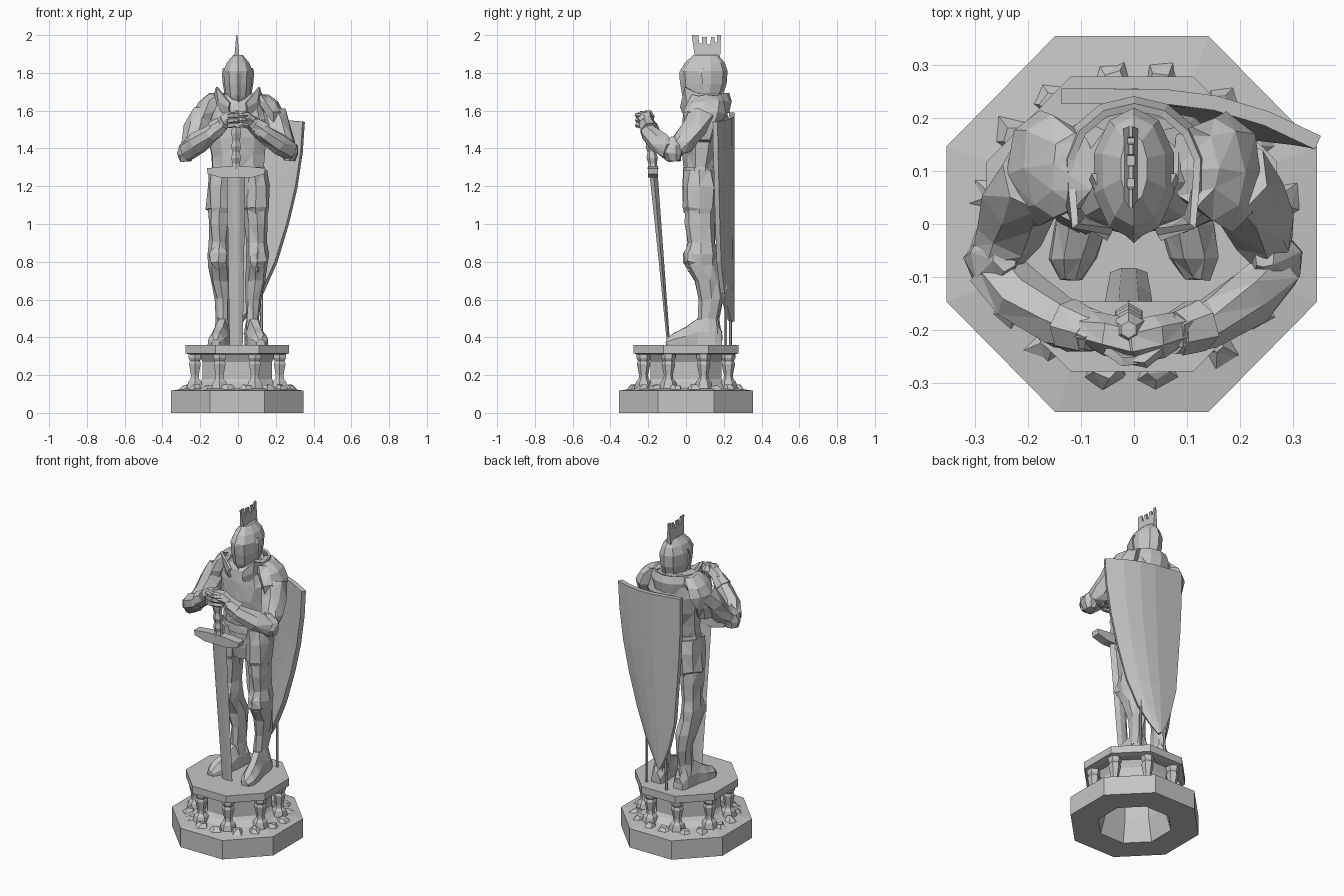
import bpy, bmesh, math, random
from mathutils import Vector

random.seed(4)
stone = bpy.data.materials.new("grey stone")
stone.diffuse_color = (0.56, 0.56, 0.56, 1)


def finish(name, bm, jitter=0.0):
    """Turn a bmesh into a flat shaded object, optionally with chiselled facets."""
    if jitter:
        for v in bm.verts:
            v.co += Vector([random.uniform(-jitter, jitter) for _ in range(3)])
        bmesh.ops.triangulate(bm, faces=bm.faces)
    bmesh.ops.recalc_face_normals(bm, faces=bm.faces)
    me = bpy.data.meshes.new(name)
    bm.to_mesh(me)
    bm.free()
    me.materials.append(stone)
    ob = bpy.data.objects.new(name, me)
    bpy.context.collection.objects.link(ob)
    return ob


def skin(name, rings, jitter=0.0):
    """Bridge equal rings of points and cap both ends."""
    bm = bmesh.new()
    vs = [[bm.verts.new(p) for p in r] for r in rings]
    n = len(vs[0])
    for a, b in zip(vs, vs[1:]):
        for i in range(n):
            j = (i + 1) % n
            bm.faces.new((a[i], a[j], b[j], b[i]))
    bm.faces.new(vs[0])
    bm.faces.new(vs[-1])
    return finish(name, bm, jitter)


def loft(name, rings, n=8, jitter=0.0):
    """Stack of horizontal ellipses (cx, cy, z, rx, ry), one corner facing front."""
    return skin(name, [[(cx + rx * math.sin(math.tau * i / n), cy - ry * math.cos(math.tau * i / n), z)
                        for i in range(n)] for cx, cy, z, rx, ry in rings], jitter)


def tube(name, path, n=6, jitter=0.0):
    """Limb along points (x, y, z, radius)."""
    pts = [Vector(p[:3]) for p in path]
    rings = []
    for k, p in enumerate(pts):
        d = pts[min(k + 1, len(pts) - 1)] - pts[max(k - 1, 0)]
        q = d.to_track_quat('Z', 'Y')
        r = path[k][3]
        rings.append([p + q @ Vector((r * math.cos(math.tau * i / n), r * math.sin(math.tau * i / n), 0))
                      for i in range(n)])
    return skin(name, rings, jitter)


def octagon(a, b, z):
    """Octagon with half extents a and half side lengths b."""
    cx, k = -.004, .985
    return [(cx + x * k, y, z) for x, y in ((b, -a), (a, -b), (a, b), (b, a), (-b, a), (-a, b), (-a, -b), (-b, -a))]


# Pedestal: one shell with a deep hollow, foot slab and drum, then balusters and top slab
skin("base", [octagon(.165, .07, .31), octagon(.165, .07, .14), octagon(.2, .085, 0), octagon(.356, .147, 0),
              octagon(.356, .147, .118), octagon(.23, .1, .135), octagon(.2, .083, .16),
              octagon(.187, .077, .18), octagon(.187, .077, .27), octagon(.212, .09, .318)])
skin("top_slab", [octagon(.25, .105, .308), octagon(.279, .118, .315), octagon(.279, .118, .36)])
for k in range(8):
    a = math.radians(22.5 + 45 * k)
    x, y = .243 * math.cos(a) - .004, .243 * math.sin(a)
    loft("baluster", [(x, y, z, r, r) for z, r in
                      ((.125, .05), (.165, .04), (.18, .026), (.2, .024), (.26, .036), (.275, .03), (.29, .038), (.315, .038))], 6)
    for t in (-.24, .2):
        rx, ry = .285 * math.cos(a + t), .285 * math.sin(a + t)
        loft("rubble", [(rx, ry, .115, .045, .042), (rx * .96, ry * .96, .146, .022, .02)], 5, .006)

# Legs, feet and thigh guards
for s in (-1, 1):
    loft("leg", [(s * .078, .125, .42, .045, .06), (s * .078, .118, .5, .036, .055),
                 (s * .082, .13, .6, .042, .062), (s * .09, .12, .7, .055, .07),
                 (s * .1, .085, .78, .056, .085), (s * .103, .078, .84, .058, .088),
                 (s * .1, .08, .9, .052, .074), (s * .098, .075, 1.0, .06, .077),
                 (s * .092, .075, 1.15, .068, .085)], 8, .006)
    loft("knee_guard", [(s * .1, .04, .75, .02, .025), (s * .105, .03, .8, .05, .045),
                        (s * .105, .035, .85, .05, .045), (s * .1, .045, .89, .025, .025)], 6, .005)
    loft("thigh_guard", [(s * .098, .075, 1.06, .056, .08), (s * .1, .075, 1.085, .066, .092),
                         (s * .095, .075, 1.2, .07, .092), (s * .083, .075, 1.28, .073, .085)], 8, .008)
    # Foot cross-sections from heel to toe
    rings = []
    for y, w, h, c in ((.19, .03, .07, .075), (.155, .045, .14, .078), (.06, .045, .14, .085),
                       (.0, .052, .095, .1), (-.065, .046, .062, .115), (-.105, .022, .03, .12)):
        rings.append([(s * c + w * u, y, .358 + h * t) for u, t in
                      ((-1, 0), (-.95, .5), (-.4, 1), (.4, 1), (.95, .5), (1, 0))])
    skin("foot", rings, .003)

# Trunk
loft("tunic_skirt", [(0, .08, 1.08, .085, .075), (0, .08, 1.16, .11, .085), (0, .075, 1.27, .15, .09)], 10, .004)
loft("belt", [(0, .075, 1.25, .155, .094), (0, .075, 1.3, .15, .092)], 10, .003)
loft("torso", [(0, .075, 1.28, .145, .085), (0, .08, 1.36, .142, .095), (0, .09, 1.46, .16, .112),
               (0, .1, 1.56, .19, .118), (0, .105, 1.64, .165, .108), (0, .11, 1.69, .09, .085)], 10, .007)

# Shoulders and arms folded toward the sword hilt
for s in (-1, 1):
    loft("shoulder", [(s * .19, .08, 1.44, .045, .06), (s * .195, .085, 1.52, .052, .088),
                      (s * .18, .1, 1.59, .062, .108), (s * .15, .105, 1.65, .066, .1),
                      (s * .115, .11, 1.685, .045, .07)], 8, .009)
    tube("upper_arm", [(s * .185, .09, 1.58, .075), (s * .215, .045, 1.5, .068),
                       (s * .24, -.01, 1.43, .062), (s * .26, -.05, 1.4, .05)], 7, .008)
    loft("elbow_guard", [(s * .275, -.065, 1.335, .034, .035), (s * .272, -.07, 1.37, .048, .055),
                         (s * .265, -.065, 1.42, .047, .055), (s * .245, -.05, 1.46, .022, .035)], 7, .007)
    tube("forearm", [(s * .275, -.085, 1.385, .05), (s * .215, -.14, 1.425, .056),
                     (s * .14, -.188, 1.48, .048), (s * .07, -.21, 1.54, .036)], 7, .007)
    tube("cuff", [(s * .125, -.19, 1.495, .052), (s * .08, -.205, 1.53, .042)], 7, .004)
    tube("hand", [(s * .09, -.2, 1.53, .032), (s * .045, -.212, 1.56, .04),
                  (s * .0, -.222, 1.56, .04), (-s * .03, -.225, 1.545, .022)], 6, .005)
    for k in range(3):
        z = 1.52 + k * .026
        tube("finger", [(s * .05, -.235, z, .014), (s * .02, -.257, z + .004, .014),
                        (-s * .02, -.253, z, .011)], 5, .002)

# Flared collar, open at the throat with a pointed tip on each side
bm = bmesh.new()
prev = None
for i in range(13):
    t = math.radians(20 + 320 * i / 12)
    tip = 1 if i in (1, 11) else 0
    drop = 1 if i in (0, 12) else 0
    sx, cy = math.sin(t), math.cos(t)
    cur = [bm.verts.new((r * sx, .1 - r * cy, z)) for r, z in
           ((.115, 1.59), (.128, 1.65 - .03 * drop), (.115 + .03 * tip, 1.69 + .035 * tip - .05 * drop))]
    if prev:
        for j in (0, 1):
            bm.faces.new((prev[j], cur[j], cur[j + 1], prev[j + 1]))
    prev = cur
collar = finish("collar", bm)
collar.modifiers.new("thickness", 'SOLIDIFY').thickness = .014

# Helmet with a ridged visor
loft("neck", [(0, .1, 1.6, .07, .08), (0, .1, 1.7, .065, .08)], 8)
loft("helmet", [(0, .085, 1.635, .03, .075), (0, .09, 1.675, .066, .1), (0, .095, 1.74, .076, .12),
                (0, .095, 1.81, .08, .125), (0, .1, 1.855, .062, .105), (0, .105, 1.895, .026, .065)], 10)
skin("visor", [[(x * w, y + d, z) for x, y in ((-1, .1), (-.6, .025), (0, -.02), (.6, .025), (1, .1))]
               for z, w, d in ((1.645, .035, .02), (1.68, .07, 0), (1.75, .082, -.012),
                               (1.8, .085, -.016), (1.825, .08, -.004))])

# Notched crown crest: a thin blade that narrows toward the top
outline = [(.05, 1.86), (.03, 2.0), (.065, 2.0), (.07, 1.955), (.085, 1.955), (.085, 1.99), (.11, 1.99),
           (.112, 1.95), (.13, 1.95), (.132, 1.99), (.15, 1.99), (.153, 1.96), (.163, 1.96), (.165, 2.0),
           (.185, 2.0), (.18, 1.86)]
skin("crown_crest", [[(-.006 + s * (.003 + (2 - z) * .09), y, z) for y, z in outline] for s in (-1, 1)])

# Sword resting point down
bx = -.01
skin("sword_blade", [[(bx - w, y, z), (bx - w * .4, y - t, z), (bx + w * .4, y - t, z), (bx + w, y, z),
                      (bx + w * .4, y + t, z), (bx - w * .4, y + t, z)]
                     for z, y, w, t in ((1.27, -.172, .048, .022), (.8, -.13, .042, .014), (.36, -.092, .035, .008))])
guard = [(-.15, 1.265), (-.08, 1.245), (.08, 1.245), (.15, 1.265), (.155, 1.295), (.06, 1.305), (-.06, 1.305), (-.155, 1.295)]
skin("sword_guard", [[(bx + x, y, z) for x, z in guard] for y in (-.2, -.147)])
loft("sword_grip", [(bx, -.175 - .08 * (z - 1.3), z, r, r) for z, r in
                    ((1.29, .03), (1.32, .022), (1.35, .03), (1.38, .022), (1.41, .03), (1.44, .022), (1.48, .03), (1.53, .022))], 6)
loft("sword_pommel", [(bx, -.2, 1.52, .02, .02), (bx, -.2, 1.57, .034, .034), (bx, -.2, 1.6, .016, .016)], 6)

# Curved shield slung behind, its point swinging toward the middle: (z, centre x, half width, bow)
rows = ((1.565, .105, .243, .088), (1.38, .1, .237, .085), (1.19, .09, .218, .08), (1.0, .075, .188, .075),
        (.8, .052, .15, .068), (.64, .035, .095, .05), (.55, .022, .048, .03), (.485, .012, .006, .01))
bm = bmesh.new()
grid = []
for k, (z, cx, w, bow) in enumerate(rows):
    line = []
    for u in (-1, -.6, -.2, .2, .6, 1):
        y = .242 - bow * max(0, (u + .3) / 1.3) ** 2
        line.append(bm.verts.new((cx + u * w, y, z - (.024 * u if k == 0 else 0))))
    grid.append(line)
for a, b in zip(grid, grid[1:]):
    for i in range(5):
        bm.faces.new((a[i], a[i + 1], b[i + 1], b[i]))
shield = finish("shield", bm)
m = shield.modifiers.new("thickness", 'SOLIDIFY')
m.thickness, m.offset = .028, 0
tube("shield_prop", [(.125, .21, .35, .008), (.125, .21, .68, .008)], 6)
tube("shield_prop", [(-.03, .235, .35, .008), (-.02, .235, .7, .008)], 6)
